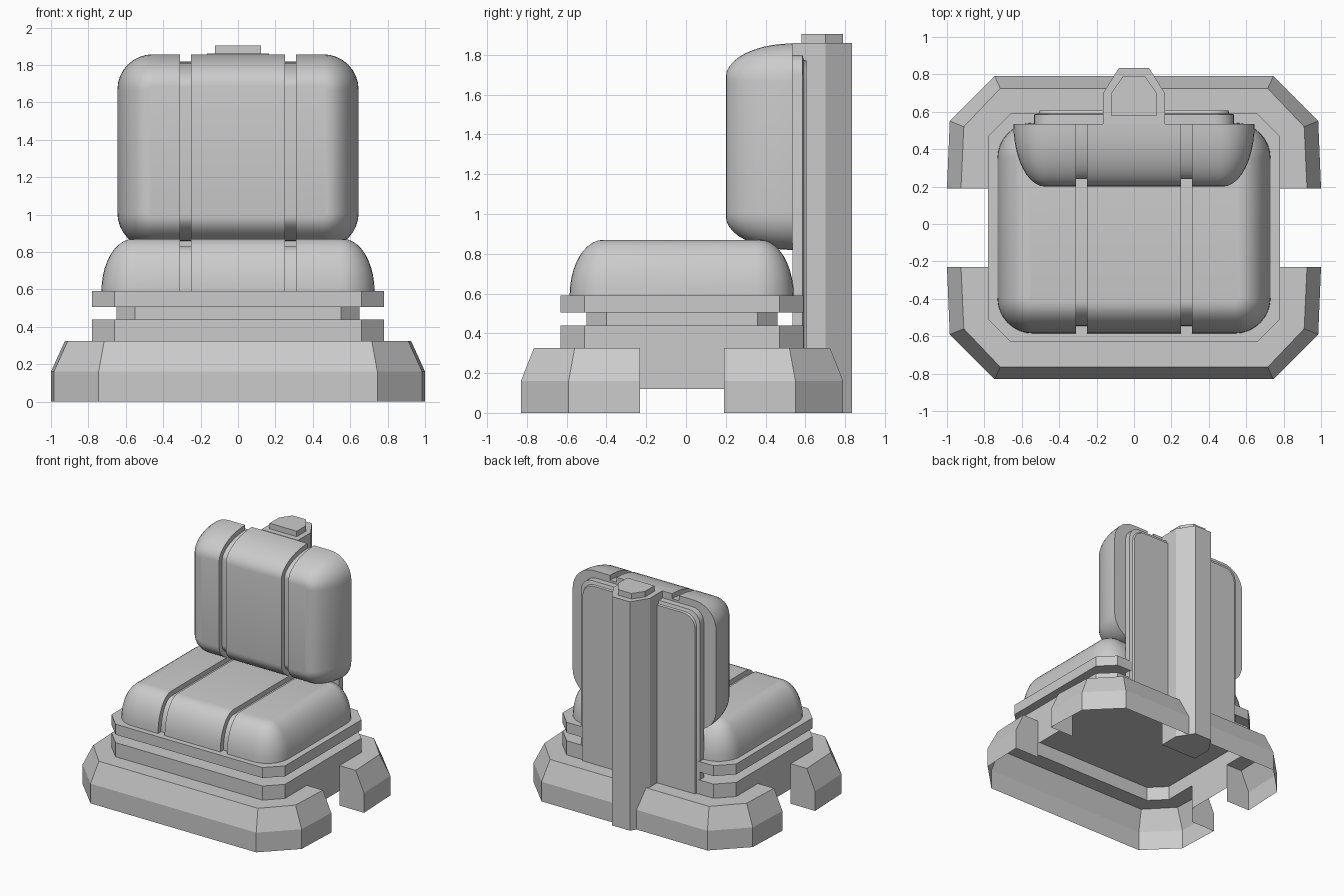
import bpy, bmesh, math
from mathutils import Matrix, Vector

if "Cube" in bpy.data.objects:
    bpy.data.objects.remove(bpy.data.objects["Cube"])

CY = -0.02  # symmetry line of the base in y


def finish(bm, name, smooth=False):
    bmesh.ops.recalc_face_normals(bm, faces=bm.faces)
    me = bpy.data.meshes.new(name)
    bm.to_mesh(me)
    bm.free()
    ob = bpy.data.objects.new(name, me)
    bpy.context.collection.objects.link(ob)
    if smooth:
        bpy.ops.object.select_all(action='DESELECT')
        ob.select_set(True)
        bpy.context.view_layer.objects.active = ob
        bpy.ops.object.shade_smooth_by_angle(angle=math.radians(35))
    return ob


def loft(rings, closed=True, bottom=True, top=True):
    bm = bmesh.new()
    vs = [[bm.verts.new(p) for p in r] for r in rings]
    n = len(vs[0])
    for a, b in zip(vs, vs[1:]):
        for i in range(n if closed else n - 1):
            j = (i + 1) % n
            bm.faces.new((a[i], a[j], b[j], b[i]))
    if bottom:
        bm.faces.new(vs[0][::-1])
    if top:
        bm.faces.new(vs[-1])
    return bm, vs


def rounded(hx, hy, r, n=8):
    pts = []
    for k, (sx, sy) in enumerate(((1, 1), (-1, 1), (-1, -1), (1, -1))):
        for i in range(n + 1):
            a = (k + i / n) * math.pi / 2
            pts.append((sx * (hx - r) + r * math.cos(a), sy * (hy - r) + r * math.sin(a)))
    return pts


def prism(name, outline, z0, z1, **kw):
    bm, _ = loft([[(x, y, z) for x, y in outline] for z in (z0, z1)], **kw)
    return finish(bm, name)


def octagon(hx, hy, c):
    return [(x, y + CY) for x, y in (
        (hx, c - hy), (hx, hy - c), (hx - c, hy), (c - hx, hy),
        (-hx, hy - c), (-hx, c - hy), (c - hx, -hy), (hx - c, -hy))]


def cushion(name, hx, hy, height, matrix, depth=0.04):
    inset, steps, rings = 0.17, 10, []
    for i in range(steps + 1):
        a = i / steps * math.pi / 2
        d = inset * (1 - math.cos(a))
        rings.append([(x, y, height * math.sin(a))
                      for x, y in rounded(hx - d, hy - d, 0.19 - d)])
    bm, _ = loft(rings, bottom=False)
    bmesh.ops.recalc_face_normals(bm, faces=bm.faces)
    # two strap grooves, pushed in along the surface
    for x in (-0.31, -0.25, 0.25, 0.31):
        bmesh.ops.bisect_plane(bm, geom=bm.verts[:] + bm.edges[:] + bm.faces[:],
                               plane_co=(x, 0, 0), plane_no=(1, 0, 0), dist=1e-5)
    bm.normal_update()
    strip = [f for f in bm.faces if 0.25 < abs(f.calc_center_median().x) < 0.31
             and all(0.2499 < abs(v.co.x) < 0.3101 for v in f.verts)]
    key = lambda v: tuple(round(c, 4) for c in v.co)
    normals = {key(v): v.normal.copy() for f in strip for v in f.verts}
    new = bmesh.ops.extrude_face_region(bm, geom=strip)['geom']
    old = [f for f in strip if f.is_valid]
    if old:
        bmesh.ops.delete(bm, geom=old, context='FACES_ONLY')
    for v in [g for g in new if isinstance(g, bmesh.types.BMVert)]:
        n = normals[key(v)]
        n.x = 0
        if v.co.z < 1e-5:
            n.z = 0
        v.co -= n.normalized() * depth
    # open the groove ends, then close the flat back
    bmesh.ops.delete(bm, geom=[f for f in bm.faces if all(abs(v.co.z) < 1e-5 for v in f.verts)],
                     context='FACES')
    rim = [e for e in bm.edges if e.is_boundary]
    bmesh.ops.edgeloop_fill(bm, edges=rim)
    bmesh.ops.transform(bm, matrix=matrix, verts=bm.verts)
    return finish(bm, name, True)


# front and back foot shells
def foot(name, s):
    def ring(half, z):
        full = half + [(-x, y) for x, y in reversed(half)]
        return [(x, CY + s * y, z) for x, y in full]
    outer = [(1.0, 0.21), (0.985, 0.57), (0.745, 0.81)]
    upper = [(0.925, 0.21), (0.91, 0.54), (0.715, 0.745)]
    inner = [(0.78, 0.21), (0.78, 0.49), (0.66, 0.61)]
    bm, vs = loft([ring(outer, 0), ring(outer, 0.16), ring(upper, 0.325), ring(inner, 0.325)],
                  closed=False, bottom=False, top=False)
    for side, k in ((1, 0), (-1, -1)):
        corner = bm.verts.new((side * 0.78, CY + s * 0.21, 0))
        bm.faces.new([r[k] for r in vs] + [corner])
    finish(bm, name)


foot("front_foot", -1)
foot("back_foot", 1)

# base body, side panels, neck and seat plate
prism("base_body", octagon(0.78, 0.61, 0.12), 0.325, 0.44, bottom=False)
for side, label in ((-1, "left"), (1, "right")):
    bm = bmesh.new()
    bm.faces.new([bm.verts.new((side * 0.78, y, z)) for y, z in
                  ((-0.23, 0.12), (0.19, 0.12), (0.19, 0.325), (-0.23, 0.325))])
    finish(bm, label + "_side_panel")
prism("neck", octagon(0.65, 0.48, 0.1), 0.44, 0.505, bottom=False, top=False)
prism("seat_plate", octagon(0.78, 0.61, 0.12), 0.505, 0.59)

# cushions
cushion("seat_cushion", 0.73, 0.563, 0.28, Matrix.Translation((0, -0.022, 0.59)))
cushion("back_cushion", 0.645, 0.519, 0.335,
        Matrix.Translation((0, 0.535, 1.338)) @ Matrix.Rotation(math.pi / 2, 4, 'X'))


# back panel with rounded upper corners and a stepped rim
def panel_ring(d, y):
    r, hx, zt = 0.1, 0.535 - d, 1.8 - d
    arc = [(hx - r + r * math.cos(a), zt - r + r * math.sin(a))
           for a in (i / 6 * math.pi / 2 for i in range(7))]
    half = [(hx, 0.325)] + arc
    return [(x, y, z) for x, z in half + [(-x, z) for x, z in reversed(half)]]


bm, _ = loft([panel_ring(0, 0.535), panel_ring(0, 0.585), panel_ring(0.025, 0.592),
              panel_ring(0.03, 0.607)])
finish(bm, "back_panel", True)

# rear column and its cap
prism("rear_column", [(0.165, 0.535), (0.165, 0.70), (0.08, 0.835),
                      (-0.08, 0.835), (-0.165, 0.70), (-0.165, 0.535)], 0, 1.86)
prism("column_cap", [(0.122, 0.58), (0.122, 0.70), (0.06, 0.788),
                     (-0.06, 0.788), (-0.122, 0.70), (-0.122, 0.58)], 1.86, 1.905)
